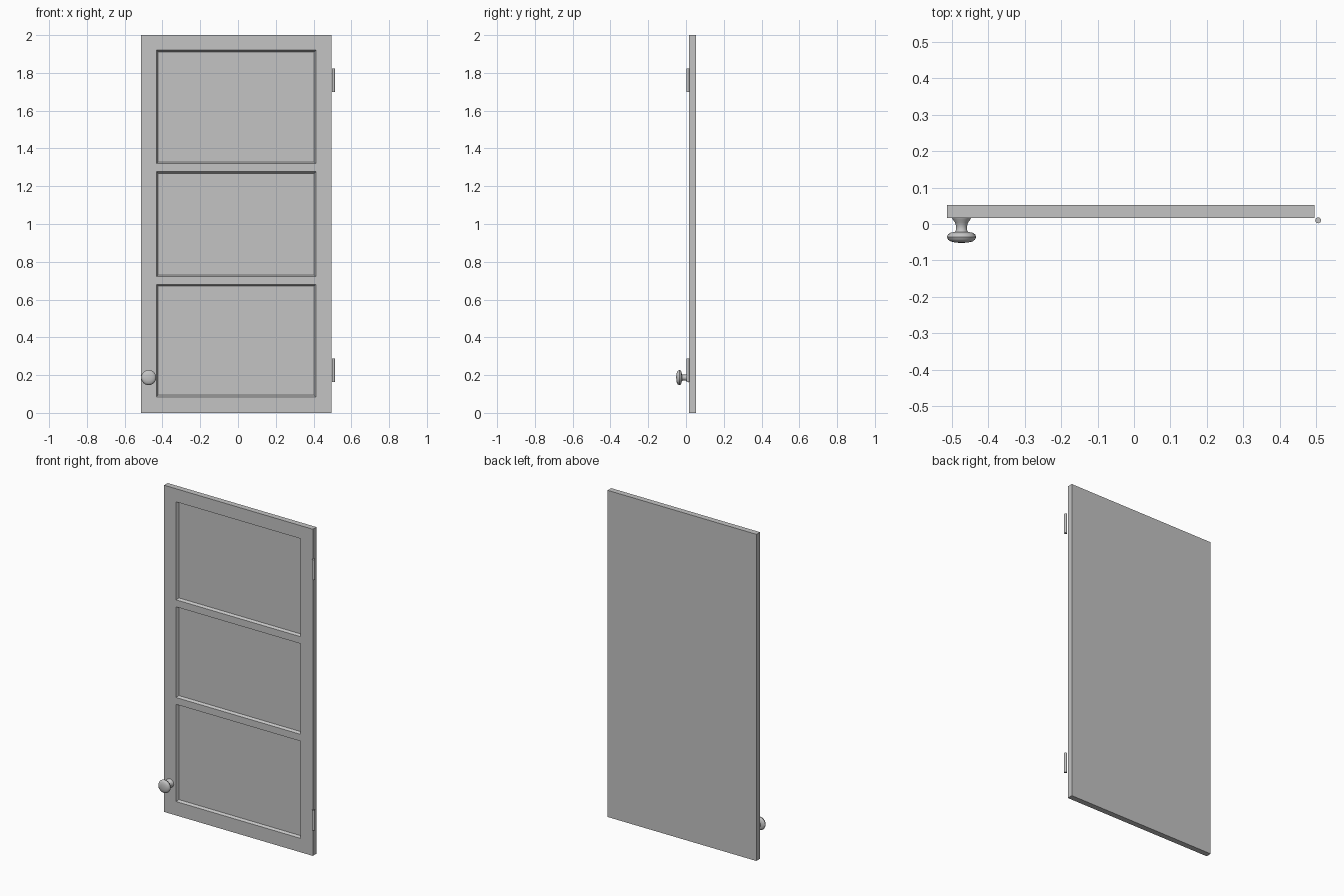
import bpy, bmesh, math
from mathutils import Matrix

if "Cube" in bpy.data.objects:
    bpy.data.objects.remove(bpy.data.objects["Cube"], do_unlink=True)

grey = bpy.data.materials.new("plain_grey")
grey.use_nodes = True
grey.diffuse_color = (0.55, 0.55, 0.55, 1)
grey.node_tree.nodes["Principled BSDF"].inputs["Base Color"].default_value = grey.diffuse_color


def make_object(name, bm, smooth=False):
    bmesh.ops.recalc_face_normals(bm, faces=bm.faces)
    mesh = bpy.data.meshes.new(name)
    bm.to_mesh(mesh)
    bm.free()
    mesh.materials.append(grey)
    obj = bpy.data.objects.new(name, mesh)
    bpy.context.collection.objects.link(obj)
    if smooth:
        bpy.ops.object.select_all(action="DESELECT")
        obj.select_set(True)
        bpy.context.view_layer.objects.active = obj
        bpy.ops.object.shade_smooth_by_angle(angle=math.radians(40))
    return obj


# Door slab: a front grid of stiles and rails, extruded back to a solid
FRONT, BACK = 0.017, 0.052
xs = [-0.513, -0.431, 0.412, 0.495]
zs = [0, 0.085, 0.68, 0.722, 1.277, 1.32, 1.92, 2]
bm = bmesh.new()
grid = [[bm.verts.new((x, FRONT, z)) for z in zs] for x in xs]
panels = []
for i in range(len(xs) - 1):
    for j in range(len(zs) - 1):
        face = bm.faces.new((grid[i][j], grid[i + 1][j], grid[i + 1][j + 1], grid[i][j + 1]))
        if i == 1 and j % 2 == 1:
            panels.append(face)
rim = [e for e in bm.edges if e.is_boundary]
walls = bmesh.ops.extrude_edge_only(bm, edges=rim)["geom"]
for v in walls:
    if isinstance(v, bmesh.types.BMVert):
        v.co.y = BACK
bmesh.ops.holes_fill(bm, edges=[e for e in bm.edges if e.is_boundary], sides=0)
bmesh.ops.recalc_face_normals(bm, faces=bm.faces)

# Three sunken panels with sloped edges
bmesh.ops.inset_individual(bm, faces=panels, thickness=0.012, depth=0)
for v in {v for f in panels for v in f.verts}:
    v.co.y = FRONT + 0.015
make_object("door_panel", bm)

# Turned knob: (radius, y) profile spun around the y axis
profile = [(0, FRONT), (0.026, FRONT), (0.024, 0.012), (0.018, 0.004),
           (0.015, -0.006), (0.015, -0.016), (0.018, -0.022), (0.030, -0.024),
           (0.037, -0.028), (0.040, -0.035), (0.037, -0.043), (0.030, -0.048),
           (0.016, -0.051), (0, -0.052)]
bm = bmesh.new()
ring = [bm.verts.new((r, y, 0)) for r, y in profile]
edges = [bm.edges.new(pair) for pair in zip(ring, ring[1:])]
bmesh.ops.spin(bm, geom=ring + edges, cent=(0, 0, 0), axis=(0, 1, 0),
               angle=math.tau, steps=32)
bmesh.ops.remove_doubles(bm, verts=bm.verts, dist=0.0001)
knob = make_object("knob", bm, smooth=True)
knob.location = (-0.473, 0, 0.187)

# Hinge barrels on the left edge
for name, z in (("lower_hinge", 0.225), ("upper_hinge", 1.76)):
    bm = bmesh.new()
    bmesh.ops.create_cone(bm, cap_ends=True, segments=24, radius1=0.008, radius2=0.008,
                          depth=0.124, matrix=Matrix.Translation((0.505, 0.01, z)))
    make_object(name, bm, smooth=True)
